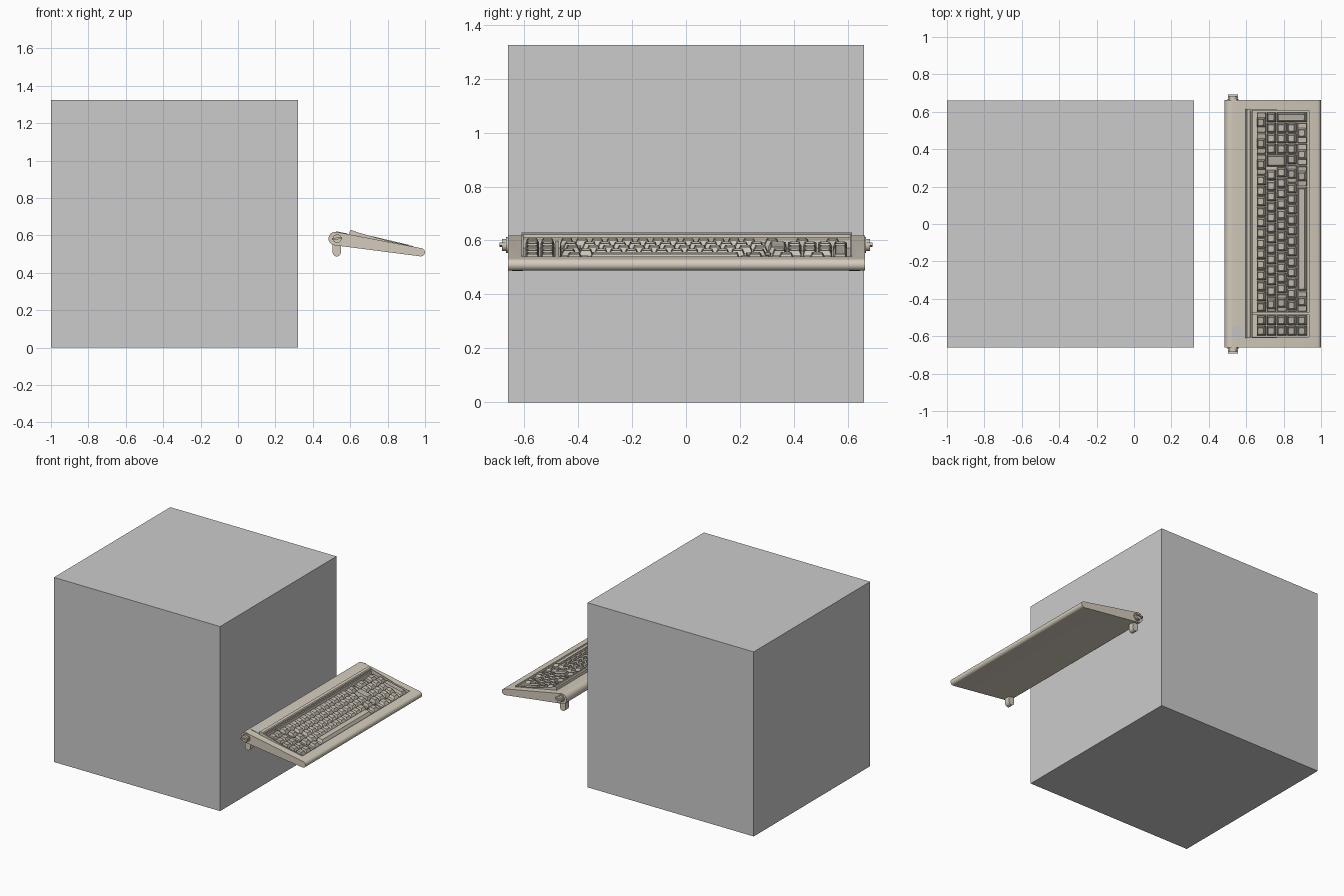
import bpy, bmesh, math

if "Cube" in bpy.data.objects:
    bpy.data.objects.remove(bpy.data.objects["Cube"])

def material(name, col):
    m = bpy.data.materials.new(name)
    m.diffuse_color = (*col, 1)
    m.use_nodes = True
    m.node_tree.nodes["Principled BSDF"].inputs["Base Color"].default_value = m.diffuse_color
    return m

BEIGE = material("beige_plastic", (0.66, 0.60, 0.51))
KEY = material("key_plastic", (0.60, 0.55, 0.47))
DARK_KEY = material("dark_key_plastic", (0.50, 0.46, 0.39))

def finish(name, bm, mat=None, smooth=False):
    bmesh.ops.recalc_face_normals(bm, faces=bm.faces)
    me = bpy.data.meshes.new(name)
    bm.to_mesh(me)
    bm.free()
    ob = bpy.data.objects.new(name, me)
    bpy.context.collection.objects.link(ob)
    if mat:
        me.materials.append(mat)
    if smooth:
        shade(ob)
    return ob

def activate(ob):
    bpy.ops.object.select_all(action='DESELECT')
    ob.select_set(True)
    bpy.context.view_layer.objects.active = ob

def shade(ob):
    activate(ob)
    bpy.ops.object.shade_smooth_by_angle(angle=math.radians(30))

def extrude_y(name, profile, y0, y1, mat=None, smooth=False):
    """Prism from an (x, z) profile."""
    bm = bmesh.new()
    a = [bm.verts.new((x, y0, z)) for x, z in profile]
    b = [bm.verts.new((x, y1, z)) for x, z in profile]
    bm.faces.new(a)
    bm.faces.new(b[::-1])
    n = len(a)
    for i in range(n):
        bm.faces.new((a[i], a[(i + 1) % n], b[(i + 1) % n], b[i]))
    return finish(name, bm, mat, smooth)

def arc(cx, cz, r, a0, a1, n):
    return [(cx + r * math.cos(math.radians(a0 + (a1 - a0) * i / n)),
             cz + r * math.sin(math.radians(a0 + (a1 - a0) * i / n))) for i in range(n + 1)]

# large plain housing block
bm = bmesh.new()
bmesh.ops.create_cube(bm, size=1.32)
bmesh.ops.translate(bm, verts=bm.verts, vec=(-0.34, 0, 0.6625))
for v in bm.verts:
    v.co.z = 0 if v.co.z < 0.5 else 1.325
finish("housing_block", bm)

# keyboard case: wedge with a rounded back roll and rounded front lip
def top(x):
    return 0.617 - 0.194 * (x - 0.54)

profile = arc(0.52, 0.583, 0.036, 262, 79, 16) + arc(0.977, 0.510, 0.022, 79, -98, 10)
case = extrude_y("keyboard_case", profile, -0.66, 0.663, BEIGE)

# key well cut into the case
Y0, Y1 = -0.61, 0.615
cutter = extrude_y("well_cutter", [(0.632, top(0.632) - 0.028), (0.935, top(0.935) - 0.024),
                                   (0.94, 0.7), (0.632, 0.7)], Y0, Y1)
cutter.hide_render = True
mod = case.modifiers.new("well", 'BOOLEAN')
mod.operation = 'DIFFERENCE'
mod.object = cutter
mod.solver = 'EXACT'
activate(case)
bpy.ops.object.modifier_apply(modifier="well")
bpy.data.objects.remove(cutter)
shade(case)

# raised ridge behind the keys and the wedge-shaped side rails
extrude_y("rear_ridge", [(0.594, 0.60), (0.598, 0.624), (0.604, 0.629), (0.618, 0.625),
                         (0.634, 0.606), (0.634, 0.58)], Y0, Y1, BEIGE)
extrude_y("ridge_groove_lip", [(0.622, 0.60), (0.622, 0.624), (0.63, 0.622), (0.63, 0.60)],
          Y0, Y1, BEIGE)
for side, y in (("left", Y0), ("right", Y1 - 0.007)):
    extrude_y(side + "_side_rail", [(0.60, 0.595), (0.604, 0.628), (0.63, 0.619), (0.80, 0.571),
                                    (0.935, 0.543), (0.935, 0.53)], y, y + 0.007, BEIGE)

# blank badge plate
extrude_y("badge_plate", [(0.525, top(0.525) - 0.004), (0.525, top(0.525) + 0.002),
                          (0.585, top(0.585) + 0.002), (0.585, top(0.585) - 0.004)],
          -0.605, -0.548)

# tilt knobs and feet at both ends
def disc(name, r, y0, y1, n=24):
    extrude_y(name, arc(0.53, 0.583, r, 0, 360 - 360 / n, n - 1), y0, y1, BEIGE, True)

for side, s in (("left", -1), ("right", 1)):
    disc(side + "_end_collar", 0.029, s * 0.65, s * 0.668)
    disc(side + "_tilt_knob", 0.023, s * 0.66, s * 0.683)
    extrude_y(side + "_knob_grip", [(0.503, 0.575), (0.503, 0.585), (0.557, 0.592), (0.557, 0.582)],
              s * 0.67, s * 0.692, BEIGE)
    extrude_y(side + "_foot", arc(0.528, 0.509, 0.022, 180, 360, 10) + [(0.55, 0.575), (0.506, 0.575)],
              s * 0.605, s * 0.645, BEIGE, True)

# keys: tapered caps with a dished top, following the sloped well
U = 0.0563
XROW, PITCH = 0.654, 0.0545

def slope(x):
    return 0.609 - 0.235 * (x - 0.66)

def cap(bm, x0, x1, y0, y1, h0, h1, taper=0.0085):
    def ring(inx0, inx1, iny, h):
        return [bm.verts.new((x, y, slope(x) + h)) for x, y in
                ((x0 + inx0, y0 + iny), (x1 - inx1, y0 + iny),
                 (x1 - inx1, y1 - iny), (x0 + inx0, y1 - iny))]
    t = taper
    rings = [ring(0, 0, 0, h0), ring(0, 0, 0, h0 + (h1 - h0) * 0.45),
             ring(t * 0.5, t * 1.5, t, h1), ring(t * 0.5 + 0.005, t * 1.5 + 0.005, t + 0.005, h1 - 0.003)]
    for a, b in zip(rings, rings[1:]):
        for i in range(4):
            bm.faces.new((a[i], a[(i + 1) % 4], b[(i + 1) % 4], b[i]))
    bm.faces.new(rings[0][::-1])
    bm.faces.new(rings[-1])

def key(bm, row, u, w, rows=1, y_start=-0.47):
    g = 0.0025
    x0, x1 = XROW + row * PITCH + g, XROW + (row + rows) * PITCH - g
    y0, y1 = y_start + u * U + g, y_start + (u + w) * U - g
    if 1.2 < w < 3 and rows == 1:
        # stepped wide key: low plinth with a single-width cap
        cap(bm, x0, x1, y0, y1, -0.036, -0.015, 0.002)
        m = (y0 + y1) / 2
        cap(bm, x0 + 0.001, x1 - 0.001, m - U * 0.46, m + U * 0.46, -0.03, 0)
    else:
        cap(bm, x0, x1, y0, y1, -0.036, 0)

# each row: (width, dark) runs; a negative width leaves a gap
L, D = False, True
rows = [
    [(1, D)] + [(1, L)] * 12 + [(2, D)] * 3,
    [(1.5, D)] + [(1, L)] * 12 + [(-1.5, L)] + [(1, L)] * 3 + [(1, D)],
    [(1.75, D)] + [(1, L)] * 12 + [(-1.25, L)] + [(1, L)] * 3,
    [(1.25, D)] + [(1, L)] * 11 + [(1.75, D), (1, D)] + [(1, L)] * 3,
    [(2, D), (9.9, L), (2, D), (2.1, L), (2, L)],
]
light, dark, func = bmesh.new(), bmesh.new(), bmesh.new()
for r, row in enumerate(rows):
    u = 0
    for w, is_dark in row:
        if w > 0:
            key(dark if is_dark else light, r, u, w)
        u += abs(w)
key(dark, 1, 13.75, 1.25, rows=2)
key(dark, 2, 18, 1, rows=3)
for r in range(5):
    for c in range(2):
        key(func, r, c, 1, y_start=-0.598)
finish("letter_keys", light, KEY)
finish("control_keys", dark, DARK_KEY)
finish("function_keys", func, DARK_KEY)

# divider between function keys and main keys
extrude_y("key_divider", [(0.632, 0.57), (0.632, 0.598), (0.935, 0.541), (0.935, 0.515)],
          -0.483, -0.472, BEIGE)
